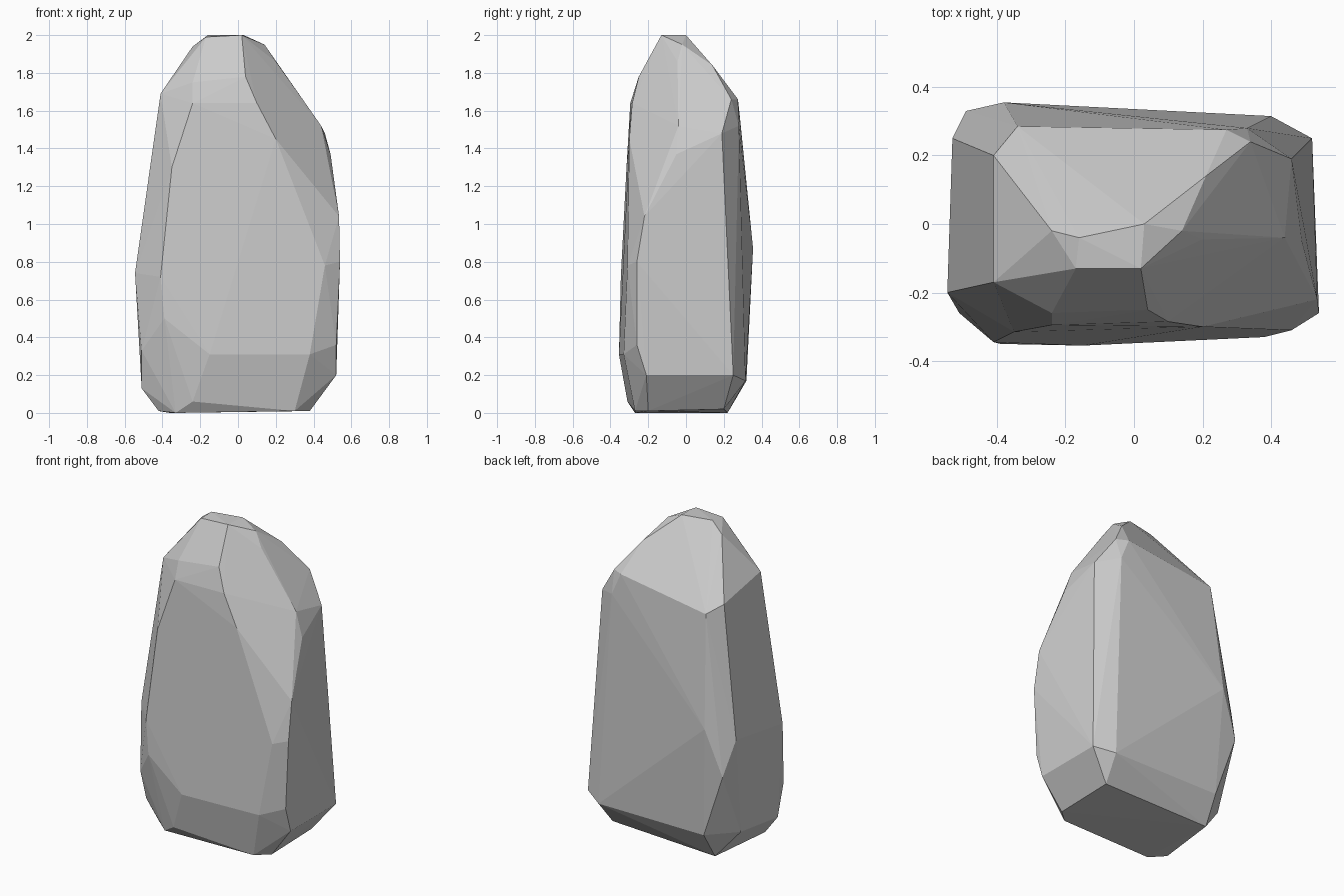
import bpy, bmesh, math

# Corner points of the chipped boulder, grouped in bands from ground to tip
foot = [(-.42, -.2, .01), (-.33, -.27, 0), (.3, -.27, .01), (.38, -.2, .01),
        (.38, .2, .02), (-.36, .22, 0), (-.24, -.31, .06)]
base = [(-.51, -.2, .13), (-.5, .16, .17), (-.35, .32, .17), (.4, .315, .17),
        (.52, .25, .2), (.52, -.21, .2), (-.15, -.355, .31), (.38, -.33, .31),
        (.52, -.26, .36), (-.51, -.26, .33)]
belly = [(-.39, -.35, .5), (-.41, -.345, .72), (-.545, -.2, .74), (-.49, .33, .58),
         (-.53, .25, .8), (-.38, .355, .87), (.46, -.31, .78), (.54, -.26, .8),
         (.535, -.22, 1.04), (-.35, -.315, 1.3)]
shoulder = [(.49, -.05, 1.37), (.46, .19, 1.48), (.2, -.3, 1.45), (.44, -.04, 1.52),
            (.33, .28, 1.52), (-.34, .285, 1.57), (-.41, .2, 1.62), (-.41, -.17, 1.69),
            (-.24, -.295, 1.64), (.1, -.285, 1.64), (.27, .275, 1.66), (.34, .24, 1.66)]
tip = [(-.24, -.26, 1.75), (.04, -.25, 1.78), (.21, .14, 1.84), (.2, -.045, 1.86),
       (.14, -.02, 1.95), (-.24, -.02, 1.94), (-.17, -.13, 1.99), (.02, -.13, 2),
       (.03, 0, 2), (-.16, -.04, 2)]

# Wrap the bands in a convex shell and merge near-flat triangles into facets
bm = bmesh.new()
for band in (foot, base, belly, shoulder, tip):
    for point in band:
        bm.verts.new(point)
hull = bmesh.ops.convex_hull(bm, input=bm.verts)
loose = [v for v in bm.verts if not v.link_faces]
bmesh.ops.delete(bm, geom=loose, context='VERTS')
bmesh.ops.dissolve_limit(bm, angle_limit=math.radians(1.5),
                         verts=bm.verts, edges=bm.edges)
bmesh.ops.recalc_face_normals(bm, faces=bm.faces)

mesh = bpy.data.meshes.new("boulder")
bm.to_mesh(mesh)
bm.free()
boulder = bpy.data.objects.new("boulder", mesh)
bpy.context.collection.objects.link(boulder)
